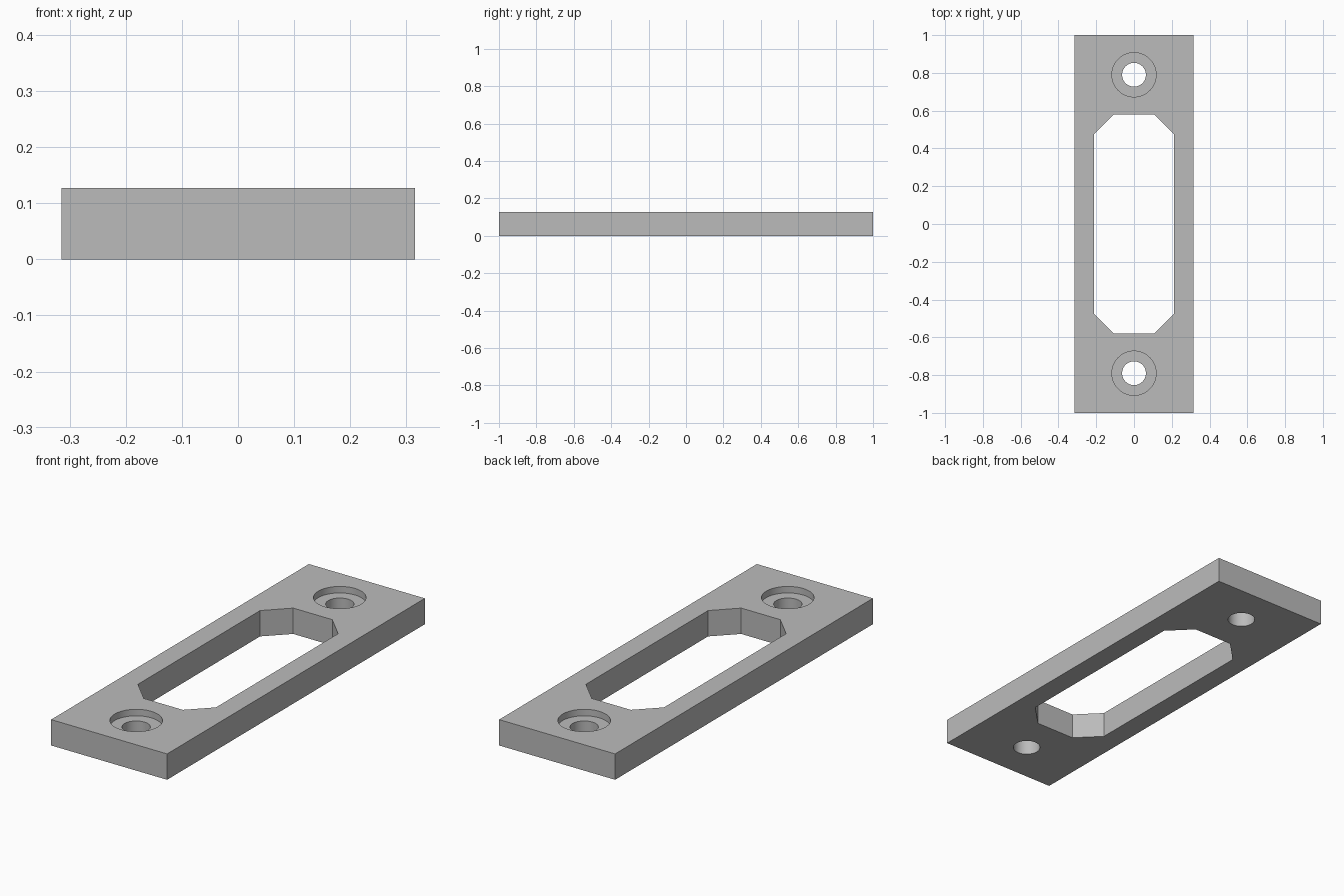
import bpy
import bmesh
from math import radians

cube = bpy.data.objects.get("Cube")
if cube:
    bpy.data.objects.remove(cube, do_unlink=True)

HALF_W, HALF_L, THICK = 0.315, 1.0, 0.127
SLOT_X, SLOT_Y, CHAMFER = 0.212, 0.58, 0.106
SCREW_Y, HOLE_R, BORE_R, BORE_DEPTH = 0.79, 0.063, 0.117, 0.032

grey = bpy.data.materials.new("plain grey")
grey.use_nodes = True
colour = (0.5, 0.5, 0.5, 1)
grey.diffuse_color = colour
grey.node_tree.nodes["Principled BSDF"].inputs["Base Color"].default_value = colour


def prism(name, outline, bottom, top):
    """Extrude a flat outline between two heights."""
    bm = bmesh.new()
    face = bm.faces.new([bm.verts.new((x, y, bottom)) for x, y in outline])
    extruded = bmesh.ops.extrude_face_region(bm, geom=[face])["geom"]
    moved = [v for v in extruded if isinstance(v, bmesh.types.BMVert)]
    bmesh.ops.translate(bm, verts=moved, vec=(0, 0, top - bottom))
    bmesh.ops.recalc_face_normals(bm, faces=bm.faces)
    mesh = bpy.data.meshes.new(name)
    bm.to_mesh(mesh)
    bm.free()
    mesh.materials.append(grey)
    obj = bpy.data.objects.new(name, mesh)
    bpy.context.collection.objects.link(obj)
    return obj


def cylinder(name, radius, y, bottom, top):
    bpy.ops.mesh.primitive_cylinder_add(
        vertices=64, radius=radius, depth=top - bottom,
        location=(0, y, (top + bottom) / 2))
    obj = bpy.context.object
    obj.name = name
    obj.data.materials.append(grey)
    return obj


# Rectangular plate
plate = prism("mounting_plate", [(-HALF_W, -HALF_L), (HALF_W, -HALF_L),
                                 (HALF_W, HALF_L), (-HALF_W, HALF_L)], 0, THICK)

# Long slot with chamfered corners
inner_x, inner_y = SLOT_X - CHAMFER, SLOT_Y - CHAMFER
quarter = [(SLOT_X, inner_y), (inner_x, SLOT_Y)]
half = quarter + [(-x, y) for x, y in reversed(quarter)]
outline = half + [(-x, -y) for x, y in half]
cutters = [prism("slot_cutter", outline, -0.1, THICK + 0.1)]

# Counterbored screw holes at both ends
for side, y in (("front", -SCREW_Y), ("back", SCREW_Y)):
    cutters.append(cylinder(side + "_counterbore_cutter", BORE_R, y,
                            THICK - BORE_DEPTH, THICK + 0.1))
    cutters.append(cylinder(side + "_hole_cutter", HOLE_R, y, -0.1, THICK + 0.05))

# Cut the openings, then discard the cutters
bpy.ops.object.select_all(action="DESELECT")
bpy.context.view_layer.objects.active = plate
plate.select_set(True)
for cutter in cutters:
    cutter.hide_render = True
    cut = plate.modifiers.new(cutter.name, "BOOLEAN")
    cut.operation = "DIFFERENCE"
    cut.solver = "EXACT"
    cut.object = cutter
    bpy.ops.object.modifier_apply(modifier=cut.name)
    bpy.data.objects.remove(cutter, do_unlink=True)

# Round hole walls, crisp edges elsewhere
bpy.ops.object.shade_smooth_by_angle(angle=radians(30))
